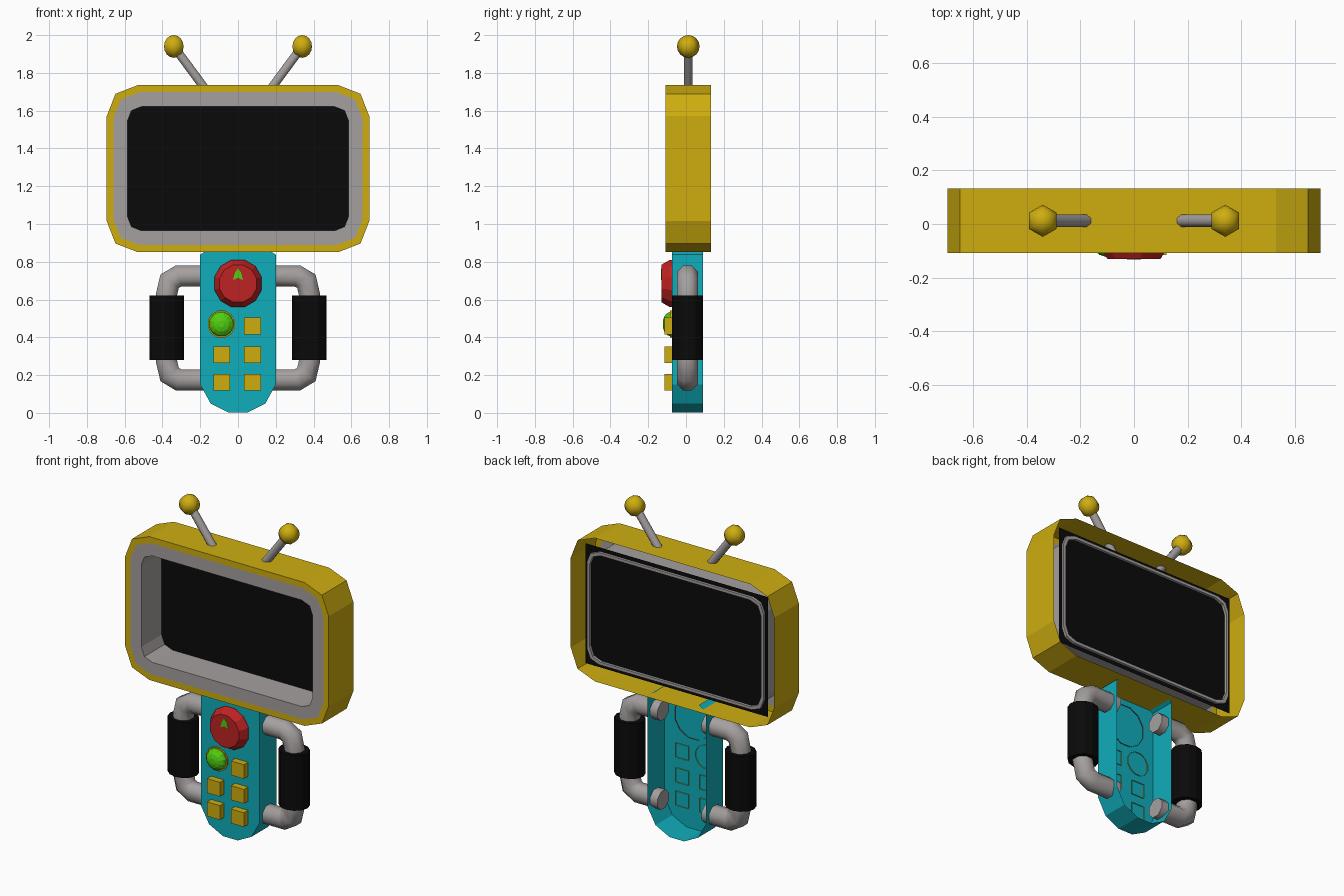
import bpy, bmesh, math
from mathutils import Vector, Matrix

if "Cube" in bpy.data.objects:
    bpy.data.objects.remove(bpy.data.objects["Cube"])


def material(name, rgb):
    m = bpy.data.materials.new(name)
    m.diffuse_color = (*rgb, 1)
    m.use_nodes = True
    m.node_tree.nodes["Principled BSDF"].inputs["Base Color"].default_value = m.diffuse_color
    return m


YELLOW = material("yellow", (0.62, 0.42, 0.005))
GREY = material("grey", (0.38, 0.35, 0.35))
BLACK = material("black", (0.003, 0.003, 0.003))
TEAL = material("teal", (0.005, 0.42, 0.5))
RED = material("red", (0.52, 0.016, 0.016))
GREEN = material("green", (0.08, 0.62, 0.005))


def finish(bm, name, mat, smooth=None):
    me = bpy.data.meshes.new(name)
    bm.to_mesh(me)
    bm.free()
    me.materials.append(mat)
    ob = bpy.data.objects.new(name, me)
    bpy.context.collection.objects.link(ob)
    if smooth:
        bpy.ops.object.select_all(action='DESELECT')
        ob.select_set(True)
        bpy.context.view_layer.objects.active = ob
        bpy.ops.object.shade_smooth_by_angle(angle=math.radians(smooth))
    return ob


def loft(name, loops, mat, caps=(False, False), smooth=None):
    """Skin a list of equal closed loops, with optional end caps."""
    bm = bmesh.new()
    rows = [[bm.verts.new(p) for p in loop] for loop in loops]
    n = len(rows[0])
    for a, b in zip(rows, rows[1:]):
        for i in range(n):
            bm.faces.new((a[i], a[(i + 1) % n], b[(i + 1) % n], b[i]))
    if caps[0]:
        bm.faces.new(rows[0][::-1])
    if caps[1]:
        bm.faces.new(rows[-1])
    bmesh.ops.recalc_face_normals(bm, faces=bm.faces)
    return finish(bm, name, mat, smooth)


def rounded(hx, hz, c, y, zc=1.293):
    """Rectangle facing the front, with two-segment corners."""
    k = 0.28 * c
    q = [(hx, hz - c), (hx - k, hz - k), (hx - c, hz)]
    pts = q + [(-x, z) for x, z in q[::-1]]
    pts += [(-x, -z) for x, z in q] + [(x, -z) for x, z in q[::-1]]
    return [(x, y, zc + z) for x, z in pts]


def disc(x, z, r, y, n=12):
    return [(x + r * math.cos(2 * math.pi * (i + .5) / n), y,
             z + r * math.sin(2 * math.pi * (i + .5) / n)) for i in range(n)]


def tube(name, path, r, y, sides, mat):
    """Sweep a round section along a path in the xz plane."""
    pts = [Vector(p) for p in path]
    loops = []
    for i, p in enumerate(pts):
        d0 = (p - pts[max(i - 1, 0)]).normalized()
        d1 = (pts[min(i + 1, len(pts) - 1)] - p).normalized()
        d = (d0 + d1).normalized()
        n = Vector((-d.y, d.x))
        n /= max(abs(n.dot(Vector((-d1.y, d1.x)))), .5) if d1.length else 1
        ring = []
        for k in range(sides):
            a = 2 * math.pi * (k + .5) / sides
            q = p + n * r * math.cos(a)
            ring.append((q.x, y + r * math.sin(a), q.y))
        loops.append(ring)
    return loft(name, loops, mat, (True, True), 50)


# Screen housing: open-backed shell with a narrow front lip
loft("screen_housing", [rounded(.695, .4425, .165, .132), rounded(.695, .4425, .165, -.108),
                        rounded(.66, .405, .14, -.108)], YELLOW)

# Bezel: flat front ring, deep tunnel, thin rim at the back
loft("screen_bezel", [rounded(.66, .405, .14, -.108), rounded(.585, .3285, .075, -.108),
                      rounded(.585, .3285, .075, .106), rounded(.603, .346, .08, .106),
                      rounded(.603, .346, .08, .09)], GREY)

# Screen plate
bm = bmesh.new()
bm.faces.new([bm.verts.new((x, .09, 1.293 + z)) for x, z in
              ((-.622, -.37), (.622, -.37), (.622, .37), (-.622, .37))])
finish(bm, "screen", BLACK)

# Control body: front panel and side walls, open at the back and top
half = [(.15, .87), (.2, .838), (.2, .15), (.145, .05), (.05, .002)]
outline = half + [(-x, z) for x, z in half[::-1]]
bm = bmesh.new()
front = [bm.verts.new((x, -.075, z)) for x, z in outline]
back = [bm.verts.new((x, .09, z)) for x, z in outline]
bm.faces.new(front)
for i in range(len(outline) - 1):
    bm.faces.new((front[i], back[i], back[i + 1], front[i + 1]))
bmesh.ops.recalc_face_normals(bm, faces=bm.faces)
finish(bm, "control_body", TEAL)

# Large red button with a small green marker
loft("red_button", [disc(0, .685, .13, -.07), disc(0, .685, .13, -.085),
                    disc(0, .685, .102, -.131)], RED, (False, True))
marker = [(-.027, .703), (0, .715), (.027, .703), (.016, .743), (0, .765), (-.016, .743)]
loft("button_marker", [[(x, y, z) for x, z in marker] for y in (-.13, -.133)],
     GREEN, (False, True))

# Green dome button on a thin rim
loft("green_button_rim", [disc(-.088, .47, .074, -.07), disc(-.088, .47, .074, -.084)],
     YELLOW, (False, True))
loft("green_button", [disc(-.088, .47, .067 * math.cos(a), -.082 - .042 * math.sin(a))
                      for a in (0, .45, .9, 1.3)], GREEN, (False, True))

# Square keys
for i, (x, z) in enumerate([(.077, .46), (.077, .307), (-.087, .307), (.077, .163), (-.087, .163)]):
    h = .044
    loft(f"square_key_{i + 1}", [[(x + a * h, y, z + b * h) for a, b in
                                  ((-1, -1), (1, -1), (1, 1), (-1, 1))] for y in (-.07, -.115)],
         YELLOW, (False, True))

# Handles, grips and antennas on both sides
top_half = [(.15, .725), (.315, .725), (.362, .697), (.38, .62)]
handle = top_half + [(x, .9 - z) for x, z in top_half[::-1]]
for s, side in ((-1, "left"), (1, "right")):
    tube(f"handle_{side}", [(s * x, z) for x, z in handle], .06, .008, 8, GREY)
    loft(f"grip_{side}", [[(s * .378 + .091 * math.cos(math.pi * k / 6),
                            .008 + .082 * math.sin(math.pi * k / 6), z) for k in range(12)]
                          for z in (.28, .622)], BLACK, (True, True))
    tube(f"antenna_rod_{side}", [(s * .155, 1.69), (s * .34, 1.94)], .025, .012, 8, GREY)
    bm = bmesh.new()
    bmesh.ops.create_uvsphere(bm, u_segments=6, v_segments=8, radius=.06,
                              matrix=Matrix.Translation((s * .34, .012, 1.94)))
    finish(bm, f"antenna_ball_{side}", YELLOW, 70)
